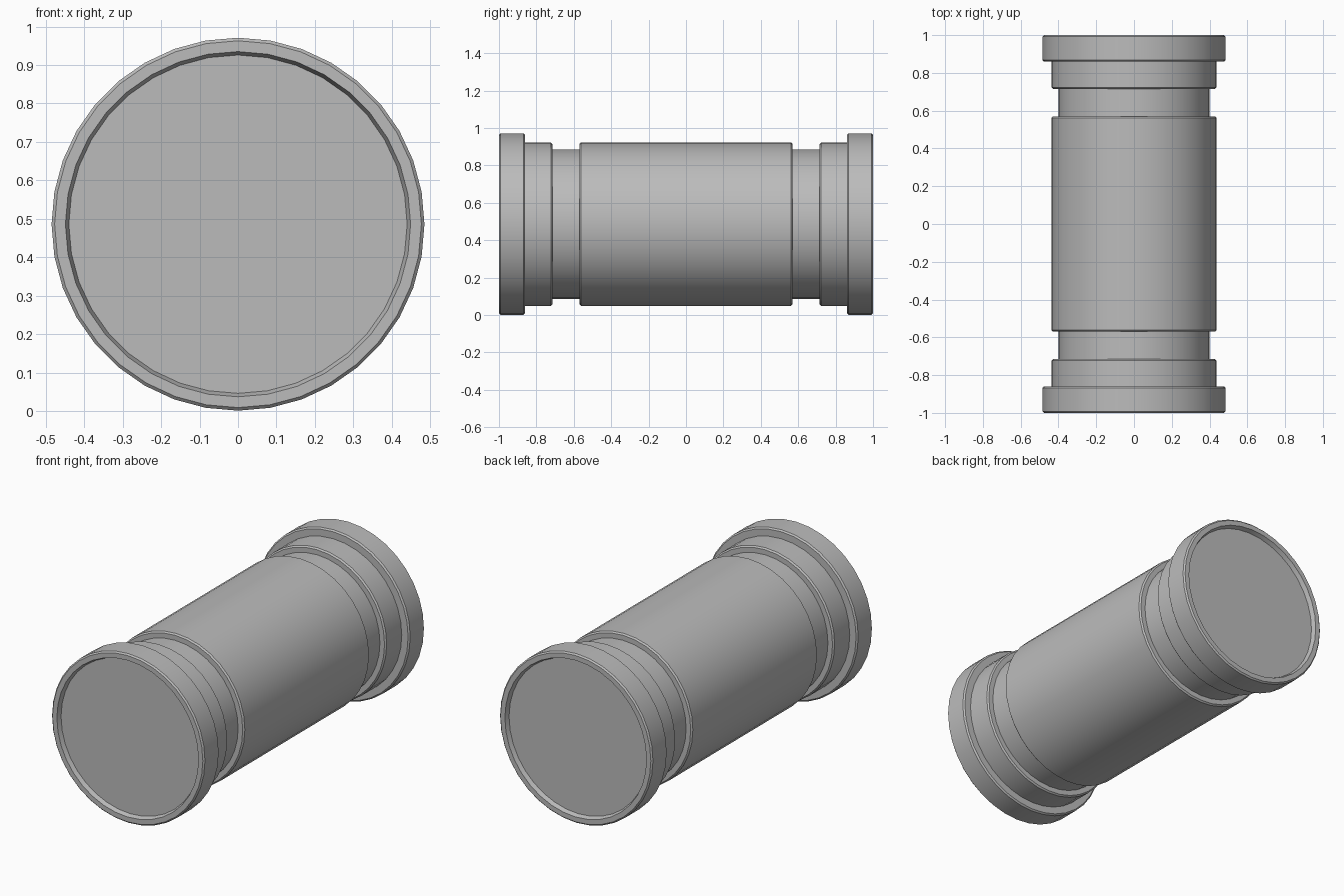
import bpy, bmesh, math

if "Cube" in bpy.data.objects:
    bpy.data.objects.remove(bpy.data.objects["Cube"])

SIDES = 36
CENTRE_Z = 0.486
BEVEL = 0.008

metal = bpy.data.materials.new("plain grey")
metal.diffuse_color = (0.5, 0.5, 0.5, 1)
metal.use_nodes = True
metal.node_tree.nodes["Principled BSDF"].inputs["Base Color"].default_value = metal.diffuse_color


def stepped(r0, y0, r1, y1):
    """One band of the pipe with chamfered rims."""
    return [(r0 - BEVEL, y0), (r0, y0 + BEVEL), (r1, y1 - BEVEL), (r1 - BEVEL, y1)]


# Half profile (radius, y): dished end, main barrel, neck, collar, end flange
half = [(0.437, 0.0), (0.437, 0.57 - BEVEL), (0.437 - BEVEL, 0.57),
        (0.40, 0.57), (0.40, 0.715)]
half += stepped(0.437, 0.715, 0.437, 0.86)[:2] + [(0.437, 0.86)]
half += stepped(0.485, 0.86, 0.485, 1.0)
half += [(0.449, 1.0), (0.440, 0.975)]
profile = [(r, -y) for r, y in reversed(half[1:])] + half[1:]

# Lathe the profile around the y axis
bm = bmesh.new()
rings = []
for r, y in profile:
    rings.append([bm.verts.new((r * math.cos(2 * math.pi * i / SIDES), y,
                                CENTRE_Z + r * math.sin(2 * math.pi * i / SIDES)))
                  for i in range(SIDES)])
for a, b in zip(rings, rings[1:]):
    for i in range(SIDES):
        j = (i + 1) % SIDES
        bm.faces.new((a[i], a[j], b[j], b[i]))

# Recessed end discs
bm.faces.new(rings[0])
bm.faces.new(rings[-1])
bmesh.ops.recalc_face_normals(bm, faces=bm.faces)

mesh = bpy.data.meshes.new("pipe_section")
bm.to_mesh(mesh)
bm.free()
mesh.materials.append(metal)
pipe = bpy.data.objects.new("pipe_section", mesh)
bpy.context.collection.objects.link(pipe)
bpy.context.view_layer.objects.active = pipe
pipe.select_set(True)
bpy.ops.object.shade_smooth_by_angle(angle=math.radians(30))
